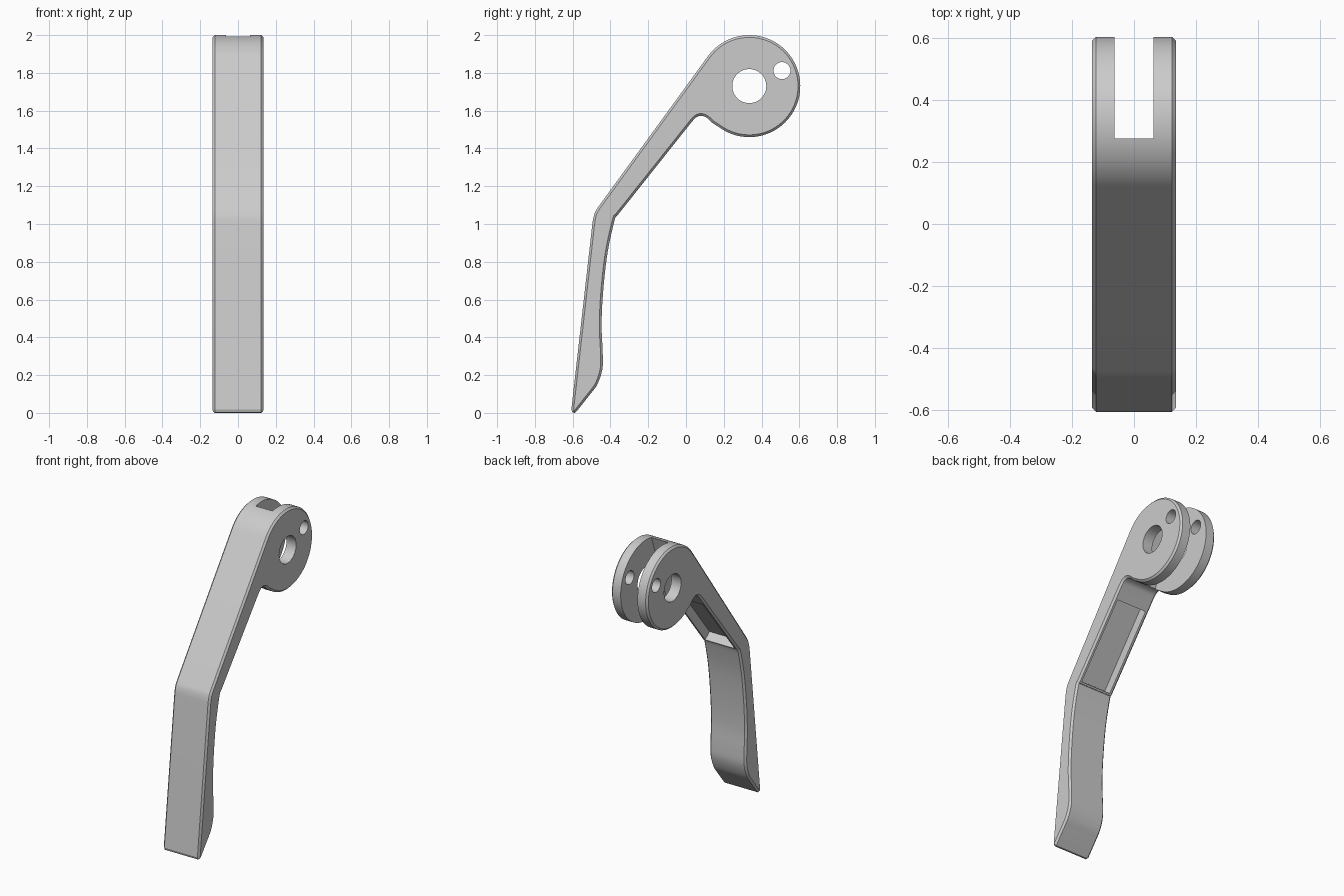
import bpy, bmesh
from math import cos, sin, radians
from mathutils import Vector

if "Cube" in bpy.data.objects:
    bpy.data.objects.remove(bpy.data.objects["Cube"])

HALF_W, BEVEL = 0.135, 0.012
PIVOT, R = Vector((0.335, 1.73)), 0.27


def spline(points, steps=5):
    """Smooth curve through (y, z) points."""
    p = [Vector(q) for q in points]
    p = [2 * p[0] - p[1]] + p + [2 * p[-1] - p[-2]]
    out = []
    for a, b, c, d in zip(p, p[1:], p[2:], p[3:]):
        for i in range(steps):
            t = i / steps
            out.append(0.5 * (2 * b + (c - a) * t + (2 * a - 5 * b + 4 * c - d) * t * t
                              + (3 * b - a - 3 * c + d) * t ** 3))
    return out + [p[-2]]


def inset(pts, dist):
    """Move a clockwise outline inward."""
    out = []
    for i, p in enumerate(pts):
        a = (p - pts[i - 1]).normalized()
        b = (pts[(i + 1) % len(pts)] - p).normalized()
        na, nb = Vector((a.y, -a.x)), Vector((b.y, -b.x))
        out.append(p + (na + nb) * dist / max(0.5, 1 + na.dot(nb)))
    return out


def loft(name, rings):
    """Solid from matching (x, outline) rings."""
    bm = bmesh.new()
    loops = [[bm.verts.new((x, p[0], p[1])) for p in pts] for x, pts in rings]
    for r0, r1 in zip(loops, loops[1:]):
        for i in range(len(r0)):
            bm.faces.new((r0[i - 1], r0[i], r1[i], r1[i - 1]))
    bm.faces.new(loops[0])
    bm.faces.new(loops[-1])
    bmesh.ops.recalc_face_normals(bm, faces=bm.faces)
    mesh = bpy.data.meshes.new(name)
    bm.to_mesh(mesh)
    bm.free()
    obj = bpy.data.objects.new(name, mesh)
    bpy.context.collection.objects.link(obj)
    return obj


def circle(centre, r, n):
    return [Vector(centre) + r * Vector((cos(radians(360 * i / n)), sin(radians(360 * i / n))))
            for i in range(n)]


def cut(target, name, half_width, outline):
    cutter = loft(name, [(-half_width, outline), (half_width, outline)])
    cutter.hide_render = True
    mod = target.modifiers.new(name, 'BOOLEAN')
    mod.operation, mod.solver, mod.object = 'DIFFERENCE', 'EXACT', cutter
    bpy.context.view_layer.objects.active = target
    bpy.ops.object.modifier_apply(modifier=name)
    bpy.data.objects.remove(cutter)


# Side outline, clockwise: round head, underside fillet, grip, tip, elbow
head = [PIVOT + R * Vector((cos(radians(a)), sin(radians(a))))
        for a in [144 - 269 * i / 64 for i in range(65)]]
fillet = spline([(0.14, 1.535), (0.11, 1.562), (0.08, 1.573), (0.053, 1.564), (0.03, 1.54)])
grip = spline([(-0.365, 1.043), (-0.378, 1.02), (-0.415, 0.85), (-0.438, 0.65), (-0.447, 0.47),
               (-0.441, 0.32), (-0.443, 0.23), (-0.47, 0.15), (-0.51, 0.095)])
tip = [Vector(p) for p in [(-0.576, 0.012), (-0.587, 0.0), (-0.601, 0.002), (-0.607, 0.018)]]
elbow = spline([(-0.497, 0.99), (-0.491, 1.03), (-0.481, 1.063), (-0.465, 1.09)])
outline = head + fillet + grip + tip + elbow

# Lever body with chamfered side rims
small = inset(outline, BEVEL)
lever = loft("lever", [(-HALF_W, small), (BEVEL - HALF_W, outline),
                       (HALF_W - BEVEL, outline), (HALF_W, small)])

# Slot that splits the head into two cheeks
cut(lever, "fork_slot", 0.0625, [(0.279, 2.05 - 0.05), (0.30, 2.1), (0.8, 2.1), (0.8, 1.3),
                                 (0.05, 1.3), (0.125, 1.54)])
# Pivot and pin holes
cut(lever, "pivot_hole", 0.3, circle(PIVOT, 0.09, 48))
cut(lever, "pin_hole", 0.3, circle((0.508, 1.812), 0.045, 32))

# Recess in the underside of the arm
low, high = Vector((-0.36, 1.05)), Vector((-0.025, 1.475))
along = (high - low).normalized()
out = Vector((along.y, -along.x))
cut(lever, "arm_recess", 0.11, [low - out * 0.06, high - out * 0.06,
                                high + out * 0.04, low + out * 0.04])

bpy.ops.object.select_all(action='DESELECT')
lever.select_set(True)
bpy.context.view_layer.objects.active = lever
bpy.ops.object.shade_smooth_by_angle(angle=radians(25))
